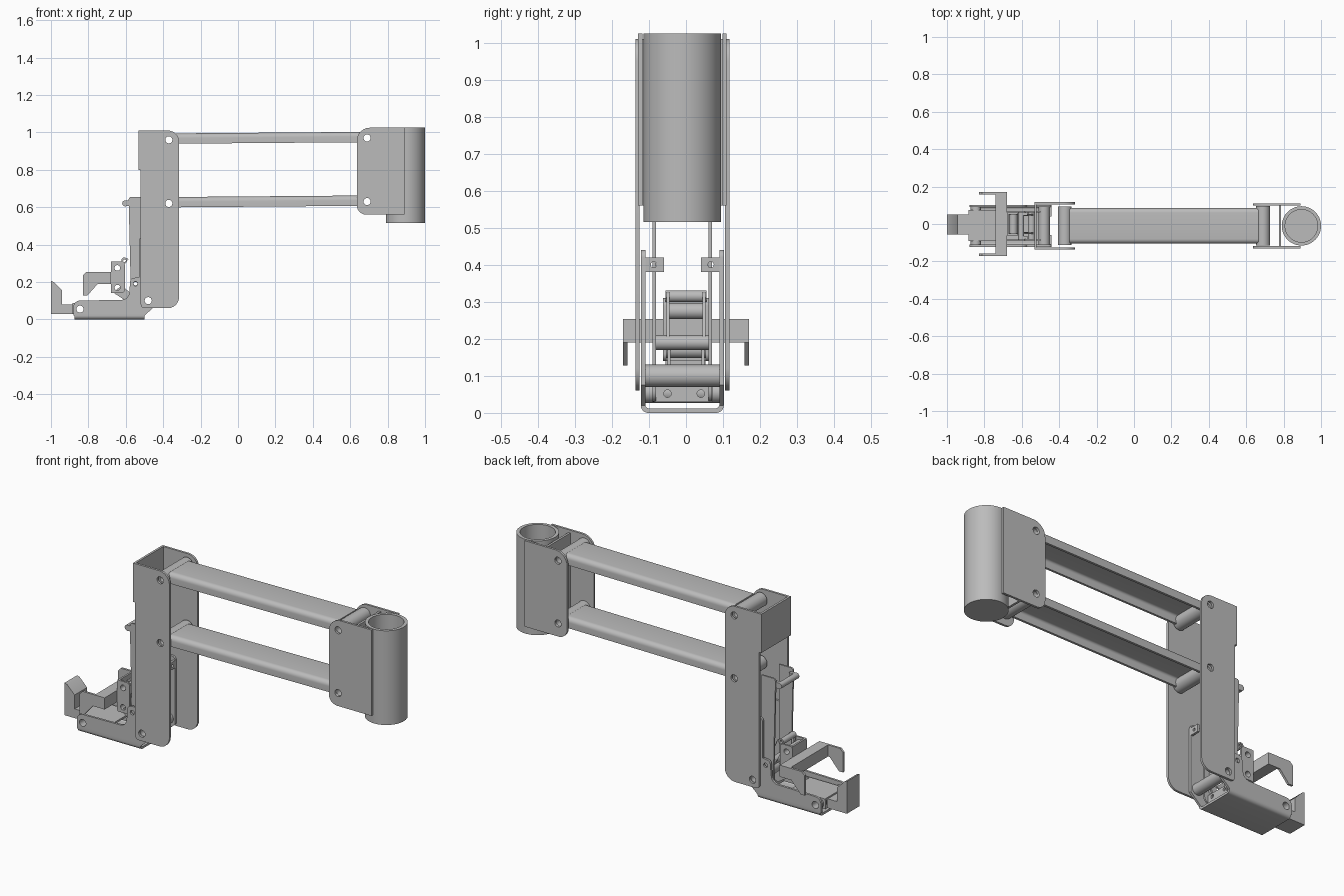
import bpy, bmesh, math
from mathutils import Matrix, Vector

if "Cube" in bpy.data.objects:
    bpy.data.objects.remove(bpy.data.objects["Cube"], do_unlink=True)

grey = bpy.data.materials.new("plain_grey")
grey.use_nodes = True
GREY = (0.5, 0.5, 0.5, 1)
grey.diffuse_color = GREY
grey.node_tree.nodes["Principled BSDF"].inputs["Base Color"].default_value = GREY

CY = -0.01   # centre plane of the arm
T = 0.012    # sheet thickness
AXES = {"X": Matrix(((0, 0, 1), (1, 0, 0), (0, 1, 0))),
        "Y": Matrix(((1, 0, 0), (0, 0, -1), (0, 1, 0))),
        "Z": Matrix.Identity(3)}


def rounded(points, steps=6):
    """Replace each corner (u, v, radius) by an arc."""
    out = []
    for i, p in enumerate(points):
        c = Vector(p[:2])
        if len(p) < 3:
            out.append(c)
            continue
        a = (Vector(points[i - 1][:2]) - c).normalized()
        b = (Vector(points[(i + 1) % len(points)][:2]) - c).normalized()
        half = a.angle(b) / 2
        d, w = p[2] / math.tan(half), math.sin(half)
        for k in range(steps + 1):
            t = k / steps
            f, g, h = (1 - t) ** 2, 2 * t * (1 - t) * w, t * t
            out.append(((c + a * d) * f + c * g + (c + b * d) * h) / (f + g + h))
    return out


def circle(u, v, r, n=32):
    return [Vector((u + r * math.cos(2 * math.pi * k / n),
                    v + r * math.sin(2 * math.pi * k / n))) for k in range(n)]


def extrude(name, outline, lo, hi, axis="Y", holes=(), slope=0.0):
    """Extrude a closed outline with round holes (u, v, r) from lo to hi."""
    cu = bpy.data.curves.new(name, "CURVE")
    cu.dimensions, cu.fill_mode, cu.extrude = "2D", "BOTH", (hi - lo) / 2
    for loop in [outline] + [circle(*h) for h in holes]:
        s = cu.splines.new("POLY")
        s.points.add(len(loop) - 1)
        for q, p in zip(s.points, loop):
            q.co = (p[0], p[1], 0, 1)
        s.use_cyclic_u = True
    tmp = bpy.data.objects.new(name + "_tmp", cu)
    bpy.context.collection.objects.link(tmp)
    bpy.context.view_layer.update()
    deps = bpy.context.evaluated_depsgraph_get()
    me = bpy.data.meshes.new_from_object(tmp.evaluated_get(deps))
    bpy.data.objects.remove(tmp, do_unlink=True)
    me.name = name
    m = AXES[axis]
    shift = Vector([(lo + hi) / 2 if k == axis else 0 for k in "XYZ"])
    bm = bmesh.new()
    bm.from_mesh(me)
    for v in bm.verts:
        v.co = m @ v.co + shift
        v.co.z += slope * v.co.x
    bmesh.ops.remove_doubles(bm, verts=bm.verts, dist=1e-5)
    bmesh.ops.recalc_face_normals(bm, faces=bm.faces)
    for f in bm.faces:
        f.smooth = True
    bm.to_mesh(me)
    bm.free()
    me.set_sharp_from_angle(angle=math.radians(30))
    me.materials.clear()
    me.materials.append(grey)
    ob = bpy.data.objects.new(name, me)
    bpy.context.collection.objects.link(ob)
    return ob


def pair(name, points, half, holes=(), t=T, cy=CY):
    """Two matching side plates whose outer faces are at cy +- half."""
    out = rounded(points)
    extrude(name + "_front", out, cy - half, cy - half + t, "Y", holes)
    extrude(name + "_back", out, cy + half - t, cy + half, "Y", holes)


def tube(name, x, z, r, bore, half, cy=CY):
    extrude(name, circle(x, z, r), cy - half, cy + half, "Y", [(x, z, bore)])


def box(name, x, y, z, holes=()):
    """Box from three ranges, extruded along x; holes run along x."""
    extrude(name, [(y[0], z[0]), (y[1], z[0]), (y[1], z[1]), (y[0], z[1])],
            x[0], x[1], "X", holes)


def channel(half, z0, z1, r, open_down):
    """U section with rounded corners on its closed side."""
    base, lip = (z1, z0) if open_down else (z0, z1)
    inner = base - T if open_down else base + T
    a, b = CY - half, CY + half
    return rounded([(a, lip), (a, base, r), (b, base, r), (b, lip),
                    (b - T, lip), (b - T, inner, r / 2),
                    (a + T, inner, r / 2), (a + T, lip)])


# Vertical mounting sleeve with closed bottom
extrude("mount_sleeve", circle(0.895, CY, 0.105, 64), 0.525, 1.025, "Z",
        [(0.895, CY, 0.087, 64)])
extrude("sleeve_floor", circle(0.895, CY, 0.105, 64), 0.515, 0.527, "Z")

# Clevis joining the sleeve to the arms
L_X, R_X, BORE = -0.37, 0.69, 0.019
pair("clevis_plate", [(0.89, 0.56), (0.89, 1.025), (0.635, 1.025, 0.07),
                      (0.635, 0.56, 0.05)], 0.12,
     [(R_X, 0.97, BORE), (R_X, 0.63, BORE)])
box("clevis_web", (0.775, 0.787), (CY - 0.11, CY + 0.11), (0.56, 1.01))

# Two parallel arms with pivot tubes
for name, z in (("upper", 0.96), ("lower", 0.62)):
    extrude(name + "_arm", channel(0.095, z - 0.018, z + 0.037, 0.025, True),
            -0.345, 0.665, "X", slope=0.008)
    tube(name + "_left_pivot", L_X, z, 0.037, BORE, 0.103)
    tube(name + "_right_pivot", R_X, z + 0.01, 0.037, BORE, 0.106)

# Upright column
pair("column_plate", [(-0.53, 1.01), (-0.53, 0.8), (-0.52, 0.8),
                      (-0.52, 0.06, 0.02), (-0.315, 0.06, 0.06),
                      (-0.315, 1.01, 0.06)], 0.127,
     [(L_X, 0.96, BORE), (L_X, 0.62, BORE), (-0.48, 0.1, BORE)])
box("column_web", (-0.533, -0.521), (CY - 0.127, CY + 0.127), (0.8, 1.01))

# Foot: floor tray with L-shaped sides
extrude("foot_floor", channel(0.112, 0.0, 0.035, 0.02, False), -0.875, -0.5, "X")
pair("foot_side", [(-0.88, 0.02), (-0.5, 0.02), (-0.44, 0.075), (-0.44, 0.44, 0.02),
                   (-0.53, 0.44, 0.02), (-0.53, 0.225), (-0.575, 0.22, 0.02),
                   (-0.585, 0.105, 0.04), (-0.88, 0.1, 0.035)], 0.112,
     [(-0.845, 0.055, BORE), (-0.48, 0.1, BORE), (-0.548, 0.19, 0.012)])
tube("foot_pivot", -0.48, 0.1, 0.03, BORE, 0.1)
tube("finger_pivot", -0.845, 0.055, 0.028, BORE, 0.1)
for side, s in (("front", -1), ("back", 1)):
    ys = sorted((CY + s * 0.112, CY + s * 0.05))
    box("foot_tab_" + side, (-0.452, -0.44), ys, (0.38, 0.42),
        [(CY + s * 0.077, 0.4, 0.008)])

# Tall inner link plates and their cross pins
pair("inner_link", [(-0.585, 0.655, 0.015), (-0.5, 0.655), (-0.5, 0.03, 0.03),
                    (-0.57, 0.03, 0.03)], 0.08,
     [(-0.548, 0.19, 0.012), (-0.48 - 0.055, 0.1, 0.012)], t=0.009)
tube("link_top_pin", -0.603, 0.62, 0.016, 0.007, 0.075)
pair("link_top_ear", [(-0.615, 0.605, 0.01), (-0.57, 0.605), (-0.57, 0.635),
                      (-0.615, 0.635, 0.01)], 0.075, t=0.02)
tube("link_lower_pin", -0.548, 0.19, 0.02, 0.01, 0.08)

# Fixed lower finger
extrude("lower_finger", [(-0.88, 0.03), (-1.0, 0.03), (-1.0, 0.205), (-0.985, 0.2),
                         (-0.94, 0.155), (-0.94, 0.08), (-0.88, 0.08)],
        -0.055, 0.052)
box("finger_plate", (-0.885, -0.68), (CY - 0.075, CY + 0.085), (0.078, 0.088))
pair("finger_rail", [(-0.885, 0.03), (-0.53, 0.03), (-0.53, 0.088), (-0.885, 0.088)],
     0.08, [(-0.845, 0.055, BORE)], t=0.008)
box("finger_base", (-0.53, -0.52), (-0.085, 0.072), (0.03, 0.07),
    [(s * 0.045 - 0.005, 0.052, 0.01) for s in (-1, 1)])

# Moving upper jaw: carrier, cross bar and hooked tips
pair("jaw_carrier", [(-0.68, 0.14, 0.01), (-0.605, 0.14, 0.02), (-0.605, 0.31, 0.02),
                     (-0.68, 0.31, 0.01)], 0.062,
     [(-0.645, 0.275, 0.015), (-0.645, 0.17, 0.015)], t=0.01, cy=0)
box("jaw_carrier_web", (-0.68, -0.67), (-0.06, 0.06), (0.14, 0.31))
tube("jaw_lower_pin", -0.645, 0.17, 0.022, 0.015, 0.058, cy=0)
tube("jaw_upper_pin", -0.645, 0.275, 0.022, 0.015, 0.058, cy=0)
box("jaw_bar", (-0.74, -0.68), (-0.17, 0.17), (0.19, 0.253))
pair("jaw_tip", [(-0.69, 0.19), (-0.69, 0.253), (-0.812, 0.253), (-0.83, 0.235),
                 (-0.83, 0.128), (-0.805, 0.128), (-0.75, 0.19)], 0.17, cy=0)

# Rocker links between the jaw and the inner link
pair("rocker", [(-0.625, 0.3, 0.012), (-0.565, 0.175, 0.012), (-0.53, 0.19, 0.012),
                (-0.592, 0.34, 0.015)], 0.053, [(-0.608, 0.315, 0.008)], t=0.008, cy=0)
tube("rocker_pin", -0.608, 0.315, 0.016, 0.008, 0.055, cy=0)
pair("lower_rocker", [(-0.67, 0.145, 0.01), (-0.585, 0.09), (-0.54, 0.11),
                      (-0.62, 0.18, 0.01)], 0.05, t=0.008, cy=0)
